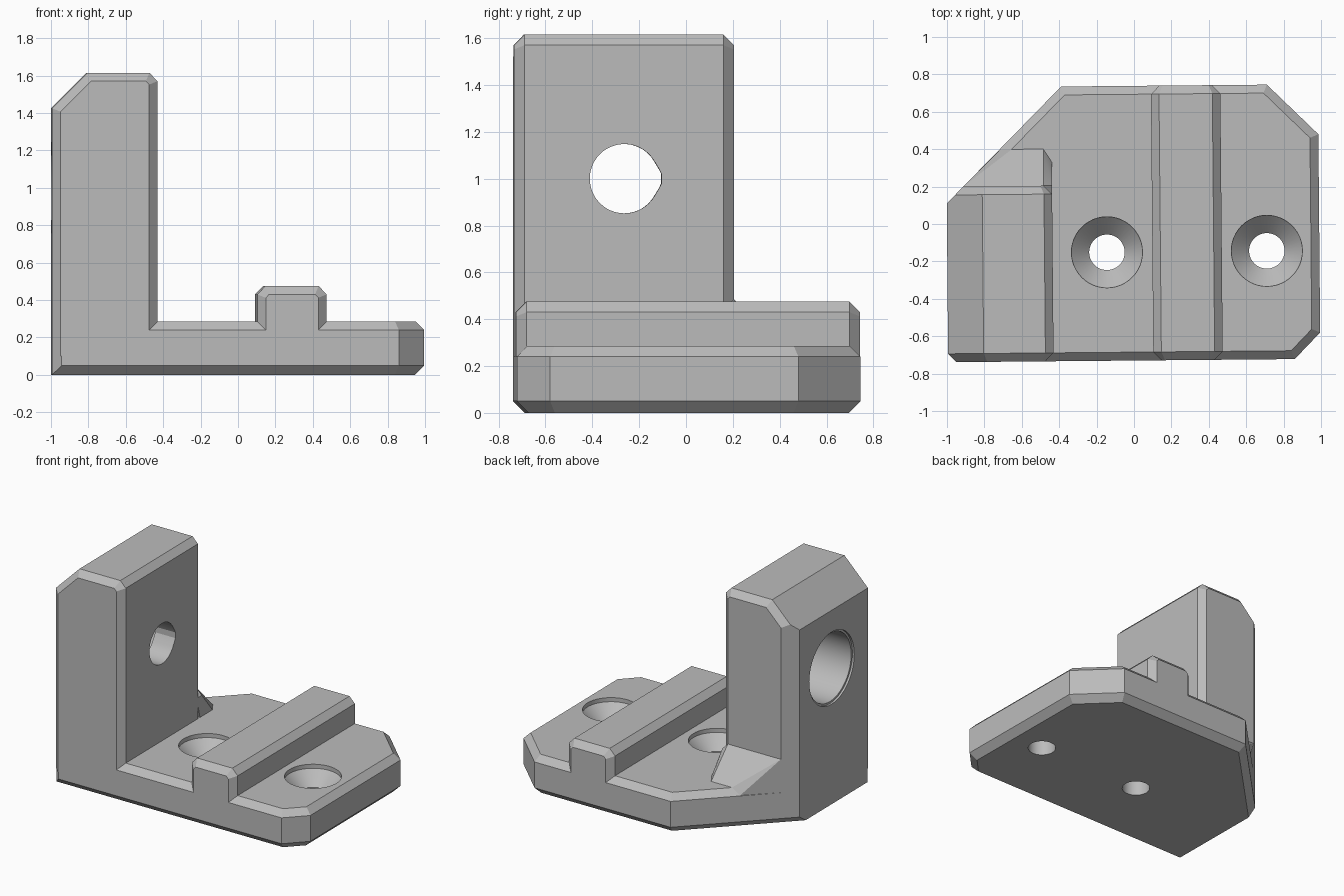
import bpy, bmesh, math
from mathutils import Vector, Matrix

if "Cube" in bpy.data.objects:
    bpy.data.objects.remove(bpy.data.objects["Cube"], do_unlink=True)

# One plain grey for the whole bracket
GREY = (0.5, 0.5, 0.5, 1)
grey = bpy.data.materials.new("plain grey")
grey.use_nodes = True
grey.diffuse_color = GREY
grey.node_tree.nodes["Principled BSDF"].inputs["Base Color"].default_value = GREY

FRONT, BACK, LEFT = -0.73, 0.7385, -1.0
PLATE_TOP, CHAMFER = 0.285, 0.045
WALL_RIGHT, WALL_BACK = -0.4365, 0.209
TURN = Matrix.Rotation(math.radians(0.52), 4, "Z")


def inset(points, amount, fixed=()):
    """Offset a counter-clockwise outline inwards; edges in fixed stay put."""
    lines = []
    for i, p in enumerate(points):
        p, q = Vector(p), Vector(points[(i + 1) % len(points)])
        d = (q - p).normalized()
        lines.append((p + Vector((-d.y, d.x)) * (0 if i in fixed else amount), d))
    result = []
    for i, (p, d) in enumerate(lines):
        o, e = lines[i - 1]
        result.append(o + e * ((p - o).cross(d) / e.cross(d)))
    return result


def loft(name, loops):
    """Skin a closed solid through loops of equal length."""
    bm = bmesh.new()
    rings = [[bm.verts.new(p) for p in loop] for loop in loops]
    n = len(rings[0])
    for a, b in zip(rings, rings[1:]):
        for i in range(n):
            j = (i + 1) % n
            bm.faces.new((a[i], a[j], b[j], b[i]))
    bm.faces.new(rings[0][::-1])
    bm.faces.new(rings[-1])
    return finish(name, bm)


def finish(name, bm):
    bmesh.ops.remove_doubles(bm, verts=bm.verts, dist=0.0005)
    bmesh.ops.recalc_face_normals(bm, faces=bm.faces)
    mesh = bpy.data.meshes.new(name)
    bm.to_mesh(mesh)
    bm.free()
    mesh.materials.append(grey)
    ob = bpy.data.objects.new(name, mesh)
    bpy.context.collection.objects.link(ob)
    return ob


def bar(name, profile, front, back, fixed):
    """Extrude an x-z profile along y with chamfered end faces."""
    small = inset(profile, CHAMFER, fixed)
    steps = ((front, small), (front + CHAMFER, profile),
             (back - CHAMFER, profile), (back, small))
    return loft(name, [[(p[0], y, p[1]) for p in pts] for y, pts in steps])


def select_only(ob):
    bpy.ops.object.select_all(action="DESELECT")
    ob.select_set(True)
    bpy.context.view_layer.objects.active = ob


def cut(ob, cutter):
    mod = ob.modifiers.new("hole", "BOOLEAN")
    mod.operation, mod.solver, mod.object = "DIFFERENCE", "EXACT", cutter
    select_only(ob)
    bpy.ops.object.modifier_apply(modifier=mod.name)
    bpy.data.objects.remove(cutter, do_unlink=True)


SIDES = 48
ANGLES = [2 * math.pi * i / SIDES for i in range(SIDES)]

# Base plate with clipped corners and chamfered rims
DIAG_A, DIAG_B = Vector((LEFT, 0.119, 0)), Vector((-0.383, BACK, 0))
outline = [(-0.95, FRONT), (0.853, FRONT), (0.99, -0.589), (0.99, 0.471),
           (0.717, BACK), DIAG_B.xy, DIAG_A.xy, (LEFT, -0.68)]
levels = ((0, inset(outline, 0.05, (6, 7))), (0.05, outline),
          (PLATE_TOP - CHAMFER, outline),
          (PLATE_TOP, inset(outline, CHAMFER, (6, 7))))
plate = loft("base_plate", [[(p[0], p[1], z) for p in pts] for z, pts in levels])

# Countersunk screw holes
for x in (-0.146, 0.709):
    steps = ((-0.1, 0.095), (0.16, 0.095), (0.255, 0.19), (0.4, 0.19))
    cut(plate, loft("screw_cutter", [
        [(x + r * math.cos(a), -0.15 + r * math.sin(a), z) for a in ANGLES]
        for z, r in steps]))

# Upright wall, its back corner trimmed by the plate's diagonal side
wall = bar("upright_wall",
           [(LEFT, 0.1), (WALL_RIGHT, 0.1), (WALL_RIGHT, 1.57), (-0.48, 1.615),
            (-0.81, 1.615), (LEFT, 1.425)], FRONT, WALL_BACK, (0,))
bm = bmesh.new()
bm.from_mesh(wall.data)
along = DIAG_B - DIAG_A
cutting = bmesh.ops.bisect_plane(
    bm, geom=bm.verts[:] + bm.edges[:] + bm.faces[:], dist=0.0001,
    plane_co=DIAG_A, plane_no=(-along.y, along.x, 0), clear_outer=True)
bmesh.ops.holes_fill(bm, edges=[e for e in bm.edges if e.is_boundary], sides=0)
bmesh.ops.recalc_face_normals(bm, faces=bm.faces)
bm.to_mesh(wall.data)
bm.free()


# Stepped cross hole: wide bore on the left, narrow teardrop on the right
def teardrop(r, a):
    a = abs(math.remainder(a, 2 * math.pi))
    tangent = math.radians(31)
    if a > tangent:
        return r
    return min(r / math.cos(tangent - a), 0.158 / math.cos(a))


steps = ((-1.1, 0.265), (-0.985, 0.265), (-0.985, 0.25), (-0.6, 0.25),
         (-0.6, 0.148), (-0.3, 0.148))
loops = []
for x, r in steps:
    radii = [teardrop(r, a) if r < 0.2 else r for a in ANGLES]
    loops.append([(x, -0.259 + q * math.cos(a), 1 + q * math.sin(a))
                  for q, a in zip(radii, ANGLES)])
cut(wall, loft("bore_cutter", loops))

# Locating ridge across the plate
ridge = bar("ridge", [(0.097, 0.1), (0.468, 0.1), (0.468, 0.43), (0.425, 0.475),
                      (0.14, 0.475), (0.097, 0.43)], FRONT, BACK, (0,))

# Sloped gusset behind the wall
bm = bmesh.new()
foot, top, inner = 0.405, 0.485, WALL_RIGHT - CHAMFER
for p in ((-0.91, WALL_BACK, top), (inner, WALL_BACK, top),
          (WALL_RIGHT, WALL_BACK, top - CHAMFER),
          (WALL_RIGHT, 0.335, PLATE_TOP), (inner, foot, PLATE_TOP),
          (-0.65, foot, PLATE_TOP), (-0.712, foot, 0.24),
          (-0.91, WALL_BACK, 0.2), (WALL_RIGHT, WALL_BACK, 0.2),
          (-0.91, 0.15, top), (WALL_RIGHT, 0.15, top - CHAMFER)):
    bm.verts.new(p)
bmesh.ops.convex_hull(bm, input=bm.verts)
gusset = finish("gusset", bm)

# Slight turn of the whole bracket, smooth hole walls with sharp edges kept
for ob in (plate, wall, ridge, gusset):
    ob.data.transform(TURN)
    select_only(ob)
    bpy.ops.object.shade_smooth_by_angle(angle=math.radians(20))
